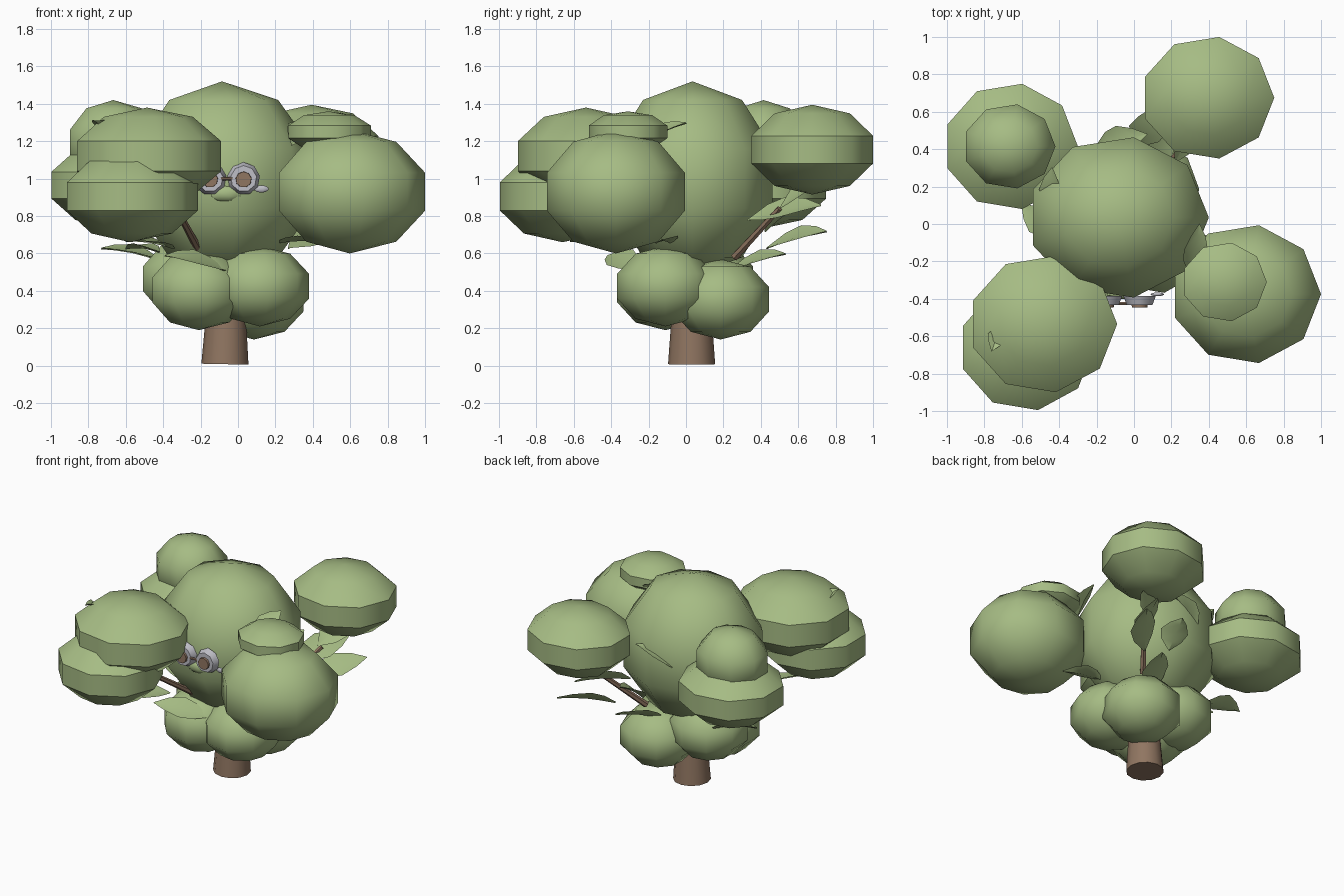
import bpy, bmesh, math
from mathutils import Vector

if "Cube" in bpy.data.objects:
    bpy.data.objects.remove(bpy.data.objects["Cube"])


def material(name, rgb):
    m = bpy.data.materials.new(name)
    m.diffuse_color = (*rgb, 1)
    m.use_nodes = True
    m.node_tree.nodes["Principled BSDF"].inputs["Base Color"].default_value = m.diffuse_color
    return m


GREEN = material("leaf green", (0.38, 0.50, 0.23))
BROWN = material("bark brown", (0.28, 0.18, 0.12))
GREY = material("pale grey", (0.52, 0.52, 0.57))


def finish(name, bm, mat, angle=30):
    bmesh.ops.recalc_face_normals(bm, faces=bm.faces)
    me = bpy.data.meshes.new(name)
    bm.to_mesh(me)
    bm.free()
    me.materials.append(mat)
    ob = bpy.data.objects.new(name, me)
    bpy.context.collection.objects.link(ob)
    bpy.ops.object.select_all(action='DESELECT')
    ob.select_set(True)
    bpy.context.view_layer.objects.active = ob
    bpy.ops.object.shade_smooth_by_angle(angle=math.radians(angle))
    return ob


def blob(name, c, r, segs=9, mat=GREEN):
    """Low-poly ball with a vertical band round its middle, one corner towards +x."""
    bm = bmesh.new()
    bmesh.ops.create_uvsphere(bm, u_segments=segs, v_segments=5, radius=1)
    wide = max(v.co.xy.length for v in bm.verts)
    for v in bm.verts:
        x, y, z = v.co.y / wide, -v.co.x / wide, v.co.z
        v.co = Vector((x * r[0], y * r[1], z * r[2])) + Vector(c)
    return finish(name, bm, mat, 44)


def rod(name, a, b, ra, rb, segs, mat):
    """Tapered cylinder between two points."""
    a, b = Vector(a), Vector(b)
    bm = bmesh.new()
    bmesh.ops.create_cone(bm, cap_ends=True, segments=segs, radius1=ra, radius2=rb,
                          depth=(b - a).length)
    q = (b - a).to_track_quat('Z', 'Y')
    for v in bm.verts:
        v.co = q @ v.co + (a + b) / 2
    return finish(name, bm, mat, 41)


def leaf(name, a, b, width, roll):
    """Thin pointed leaf, folded along the middle and rolled about its length."""
    a, b = Vector(a), Vector(b)
    d = b - a
    side = d.cross(Vector((0, 0, 1))).normalized()
    up = side.cross(d).normalized()
    s, c = math.sin(math.radians(roll)), math.cos(math.radians(roll))
    side, up = side * c + up * s, up * c - side * s
    bm = bmesh.new()
    rows = []
    for t, w, h in ((0, 0.04, 0), (0.25, 0.75, 0.01), (0.5, 1, 0.015),
                    (0.78, 0.6, 0.01), (1, 0.03, 0)):
        mid = a + d * t + up * h
        e = side * width * w / 2
        row = [mid - e + up * w * 0.02, mid, mid + e + up * w * 0.02, mid - up * 0.008]
        rows.append([bm.verts.new(p) for p in row])
    for r0, r1 in zip(rows, rows[1:]):
        for i in range(4):
            j = (i + 1) % 4
            bm.faces.new((r0[i], r0[j], r1[j], r1[i]))
    bm.faces.new(rows[0])
    bm.faces.new(rows[-1])
    return finish(name, bm, GREEN, 40)


# Trunk and branches
rod("trunk", (-0.07, 0.03, 0.008), (-0.06, 0.03, 0.5), 0.126, 0.09, 12, BROWN)
rod("back_branch", (0.14, 0.26, 0.58), (0.33, 0.50, 0.84), 0.022, 0.016, 6, BROWN)
rod("front_branch", (-0.20, -0.17, 0.60), (-0.34, -0.53, 0.86), 0.022, 0.016, 6, BROWN)

# Foliage masses: centre, radii
blob("crown", (-0.085, 0.035, 1.0), (0.485, 0.435, 0.52))
blob("back_right_foliage", (0.394, 0.675, 1.155), (0.356, 0.33, 0.24))
blob("back_left_foliage", (-0.66, 0.415, 0.965), (0.36, 0.34, 0.23))
blob("back_left_tuft", (-0.667, 0.415, 1.19), (0.247, 0.228, 0.23))
blob("front_left_foliage_upper", (-0.487, -0.535, 1.12), (0.397, 0.37, 0.26))
blob("front_left_foliage_lower", (-0.575, -0.66, 0.905), (0.36, 0.34, 0.245))
blob("front_right_foliage", (0.598, -0.375, 0.93), (0.402, 0.374, 0.33))
blob("front_right_tuft", (0.483, -0.31, 1.25), (0.227, 0.213, 0.11))

# Foliage round the trunk
for i, (x, y, z) in enumerate([(-0.21, -0.11, 0.405), (0.116, -0.11, 0.425),
                               (0.085, 0.185, 0.355), (-0.26, 0.1, 0.465)]):
    blob(f"lower_foliage_{i + 1}", (x, y, z), (0.264, 0.262, 0.215))

# Loose leaves: stem, tip, width, roll
for i, (a, b, w, roll) in enumerate([
        ((-0.06, -0.26, 0.51), (-0.39, -0.42, 0.59), 0.17, 30),
        ((0.27, 0.43, 0.63), (0.52, 0.75, 0.72), 0.19, -30),
        ((0.02, 0.22, 0.50), (0.20, 0.53, 0.60), 0.20, -25),
        ((0.22, 0.33, 0.78), (0.40, 0.72, 0.86), 0.20, -35),
        ((0.30, 0.50, 0.84), (0.42, 0.78, 1.03), 0.20, -35),
        ((-0.20, 0.42, 1.00), (0.07, 0.48, 1.13), 0.16, 0),
        ((-0.34, -0.30, 0.63), (-0.60, -0.62, 0.67), 0.18, 15),
        ((-0.42, -0.06, 0.61), (-0.60, 0.10, 0.63), 0.16, 0),
        ((-0.40, 0.27, 0.56), (-0.73, 0.22, 0.63), 0.17, 15),
        ((0.29, -0.25, 1.18), (0.35, 0.0, 1.30), 0.14, -25),
        ((-0.42, 0.08, 1.17), (-0.44, 0.30, 1.27), 0.14, 30),
        ((0.20, -0.08, 0.66), (0.48, -0.16, 0.66), 0.16, 0),
        ((0.05, 0.42, 0.72), (0.10, 0.62, 0.86), 0.20, 0),
        ((-0.72, -0.56, 1.24), (-0.76, -0.68, 1.31), 0.1, 0)]):
    leaf(f"leaf_{i + 1}", a, b, w, roll)

# Eyes: pale rims with brown centres, joined by a bridge
for side, x in (("left", -0.15), ("right", 0.03)):
    rod(f"{side}_eye_rim", (x, -0.385, 1.0), (x, -0.432, 1.0), 0.088, 0.07, 9, GREY)
    rod(f"{side}_eye_centre", (x, -0.40, 0.995), (x, -0.447, 0.995), 0.046, 0.042, 9, BROWN)
rod("eye_bridge", (-0.09, -0.425, 1.0), (-0.03, -0.425, 1.0), 0.009, 0.009, 6, BROWN)

# Face details
blob("muzzle", (-0.06, -0.372, 0.92), (0.09, 0.03, 0.045))
blob("cheek_spot", (0.125, -0.376, 0.945), (0.037, 0.01, 0.02), 10, GREY)
